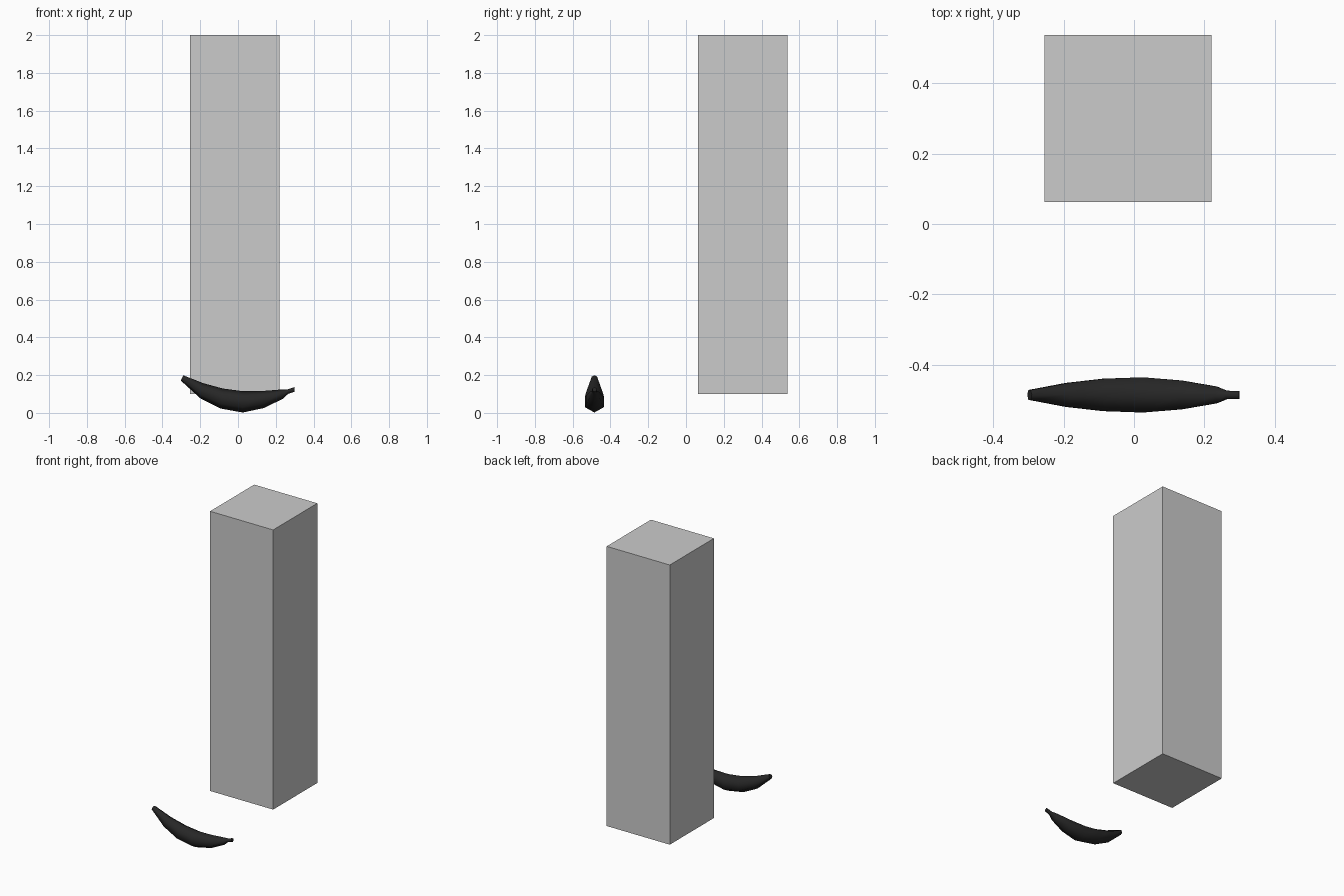
import bpy, bmesh
from math import cos, sin, radians, pi
from mathutils import Vector

if "Cube" in bpy.data.objects:
    bpy.data.objects.remove(bpy.data.objects["Cube"])

# Tall plain block
bpy.ops.mesh.primitive_cube_add(size=1, location=(-0.017, 0.3, 1.05))
block = bpy.context.object
block.name = "tall_block"
block.scale = (0.474, 0.474, 1.9)
bpy.ops.object.transform_apply(location=False, rotation=False, scale=True)

# Curved fruit: six-sided rings, each from top (x, z), bottom (x, z) and half width
Y = -0.485
stations = [
    ((-0.290, 0.199), (-0.303, 0.171), 0.014),
    ((-0.183, 0.157), (-0.198, 0.076), 0.034),
    ((-0.080, 0.129), (-0.092, 0.023), 0.046),
    ((0.025, 0.115), (0.025, 0.002), 0.050),
    ((0.130, 0.116), (0.138, 0.026), 0.041),
    ((0.232, 0.124), (0.236, 0.074), 0.024),
    ((0.260, 0.124), (0.266, 0.101), 0.012),
    ((0.298, 0.136), (0.300, 0.112), 0.011),
]
bm = bmesh.new()
rings = []
for (tx, tz), (bx, bz), w in stations:
    top, bot = Vector((tx, Y, tz)), Vector((bx, Y, bz))
    mid, up = (top + bot) / 2, (top - bot) / 2
    side = Vector((0, w / sin(pi / 3), 0))
    rings.append([bm.verts.new(mid + up * cos(k * pi / 3) + side * sin(k * pi / 3))
                  for k in range(6)])
for a, b in zip(rings, rings[1:]):
    for k in range(6):
        n = (k + 1) % 6
        bm.faces.new((a[k], a[n], b[n], b[k]))
bm.faces.new(rings[0])
bm.faces.new(rings[-1])
bmesh.ops.recalc_face_normals(bm, faces=bm.faces)
mesh = bpy.data.meshes.new("curved_fruit")
bm.to_mesh(mesh)
bm.free()
fruit = bpy.data.objects.new("curved_fruit", mesh)
bpy.context.collection.objects.link(fruit)

# Dark skin
skin = bpy.data.materials.new("dark_skin")
skin.diffuse_color = (0.02, 0.02, 0.02, 1)
skin.use_nodes = True
skin.node_tree.nodes["Principled BSDF"].inputs["Base Color"].default_value = skin.diffuse_color
mesh.materials.append(skin)

bpy.ops.object.select_all(action='DESELECT')
fruit.select_set(True)
bpy.context.view_layer.objects.active = fruit
bpy.ops.object.shade_smooth_by_angle(angle=radians(70))
